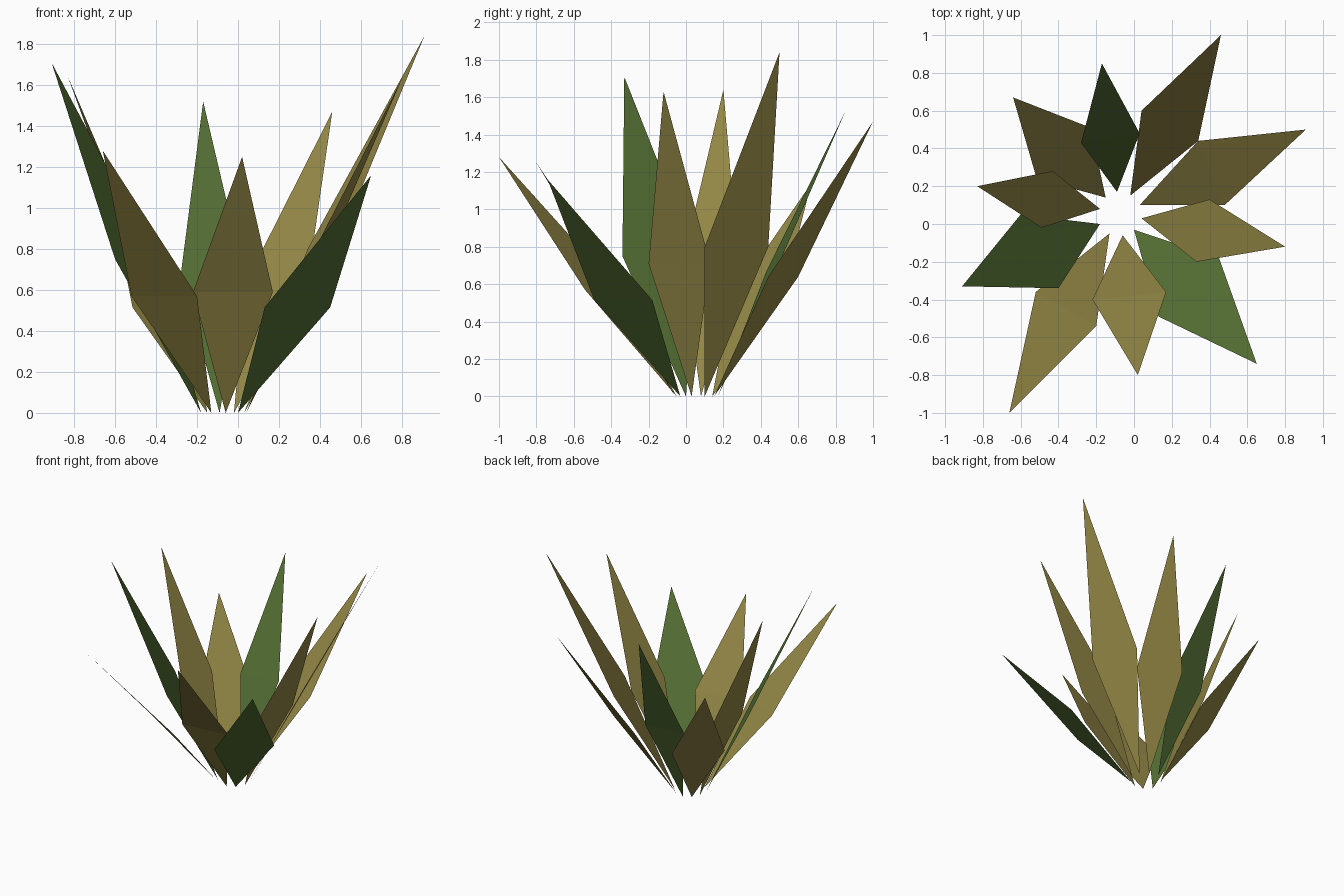
import bpy

# Two foliage colours
def material(name, rgb):
    m = bpy.data.materials.new(name)
    m.diffuse_color = (*rgb, 1)
    return m

olive = material("olive_leaf", (0.29, 0.24, 0.06))
green = material("green_leaf", (0.09, 0.16, 0.035))

# Each blade: root, right corner, left corner (x, y), corner height, tip (x, y, z)
blades = [
    ((-0.02, 0.15), (0.34, 0.44), (0.04, 0.60), 0.64, (0.46, 1.00, 1.47)),
    ((0.03, 0.10), (0.48, 0.10), (0.34, 0.44), 0.80, (0.91, 0.50, 1.84)),
    ((0.04, 0.03), (0.33, -0.20), (0.40, 0.13), 0.71, (0.80, -0.12, 1.63)),
    ((0.00, -0.03), (0.13, -0.49), (0.45, -0.18), 0.515, (0.65, -0.74, 1.16)),
    ((-0.06, -0.06), (-0.22, -0.40), (0.17, -0.36), 0.59, (0.02, -0.80, 1.25)),
    ((-0.13, -0.05), (-0.52, -0.36), (-0.20, -0.54), 0.57, (-0.66, -1.00, 1.28)),
    ((-0.18, 0.00), (-0.60, 0.05), (-0.40, -0.34), 0.75, (-0.91, -0.33, 1.71)),
    ((-0.18, 0.08), (-0.43, 0.28), (-0.49, -0.02), 0.71, (-0.83, 0.20, 1.64)),
    ((-0.15, 0.14), (-0.23, 0.51), (-0.515, 0.24), 0.515, (-0.64, 0.67, 1.14)),
    ((-0.09, 0.17), (0.03, 0.48), (-0.28, 0.43), 0.67, (-0.17, 0.85, 1.52)),
]

# Flat kite-shaped blades, creased across the widest point
for i, (root, right, left, mid, tip) in enumerate(blades):
    # winding puts the face normal on the inner, upper side
    verts = [(*root, 0), (*right, mid), tip, (*left, mid)]
    a = [right[k] - root[k] for k in (0, 1)]
    b = [left[k] - root[k] for k in (0, 1)]
    faces = [(0, 1, 3), (1, 2, 3)]
    if a[0] * b[1] - a[1] * b[0] < 0:
        faces = [f[::-1] for f in faces]
    mesh = bpy.data.meshes.new(f"leaf_{i + 1}")
    mesh.from_pydata(verts, [], faces)
    # every third leaf is green
    mesh.materials.append(green if i in (3, 6, 9) else olive)
    bpy.context.collection.objects.link(bpy.data.objects.new(f"leaf_{i + 1}", mesh))
